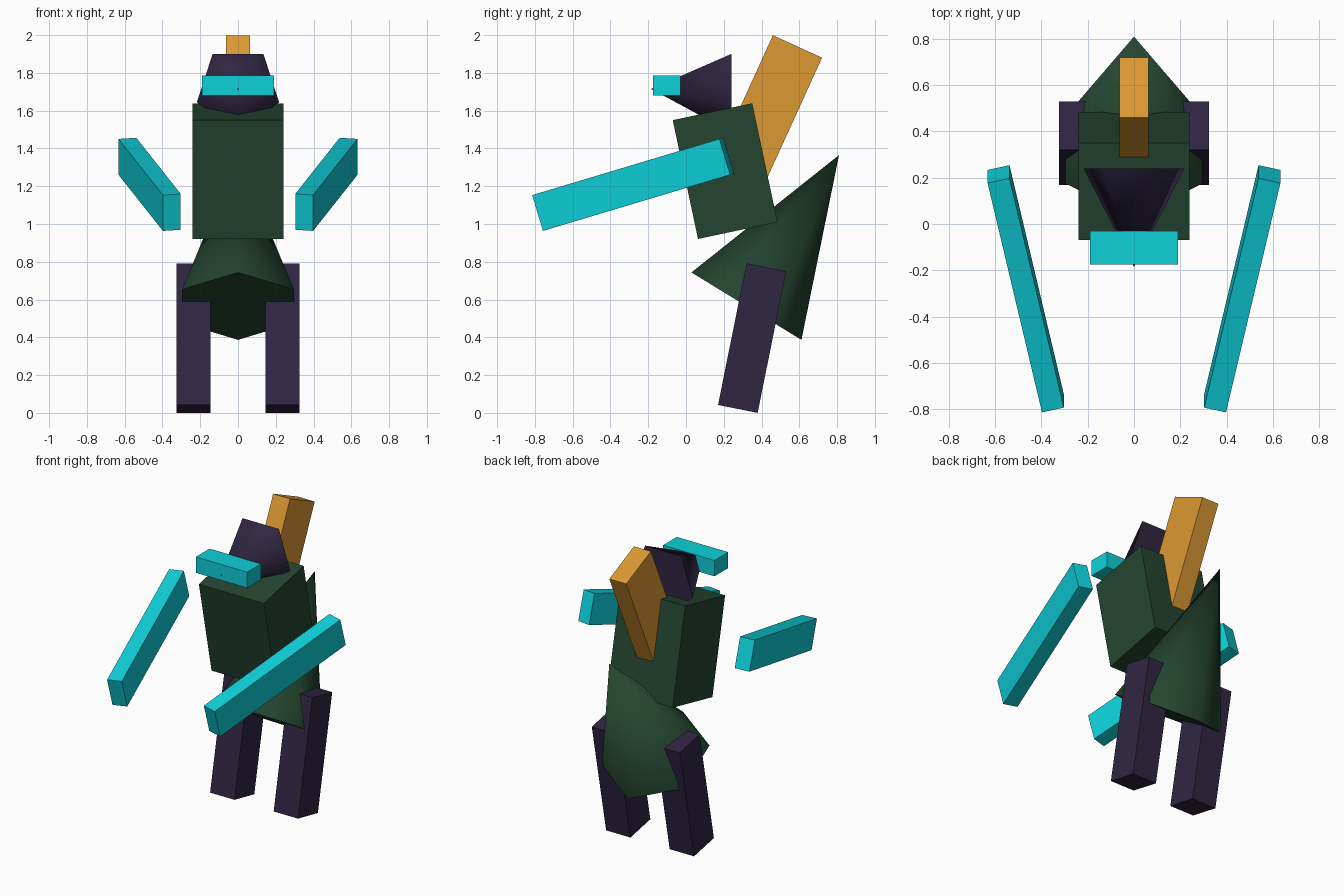
import bpy, bmesh
from math import radians
from mathutils import Matrix

if "Cube" in bpy.data.objects:
    bpy.data.objects.remove(bpy.data.objects["Cube"], do_unlink=True)


def material(name, srgb):
    color = [(c / 255 / 12.92) if c < 10 else ((c / 255 + 0.055) / 1.055) ** 2.4 for c in srgb] + [1]
    mat = bpy.data.materials.new(name)
    mat.use_nodes = True
    mat.diffuse_color = color
    node = next(n for n in mat.node_tree.nodes if n.type == 'BSDF_PRINCIPLED')
    node.inputs["Base Color"].default_value = color
    return mat


turquoise = material("turquoise", (14, 208, 218))
forest = material("forest green", (36, 69, 48))
amber = material("amber", (220, 152, 50))
plum = material("dark plum", (48, 38, 66))


def tilt(pitch, yaw=0):
    return Matrix.Rotation(radians(pitch), 4, 'X') @ Matrix.Rotation(radians(yaw), 4, 'Z')


def finish(name, bm, center, rotation, mat):
    bm.transform(Matrix.Translation(center) @ rotation)
    bmesh.ops.recalc_face_normals(bm, faces=bm.faces)
    mesh = bpy.data.meshes.new(name)
    bm.to_mesh(mesh)
    bm.free()
    mesh.materials.append(mat)
    obj = bpy.data.objects.new(name, mesh)
    bpy.context.collection.objects.link(obj)


def box(name, center, size, mat, pitch=0, yaw=0):
    bm = bmesh.new()
    bmesh.ops.create_cube(bm, size=1)
    bm.transform(Matrix.Diagonal((*size, 1)))
    finish(name, bm, center, tilt(pitch, yaw), mat)


def cone(name, center, sides, radius, depth, mat, pitch, yaw=0):
    bm = bmesh.new()
    bmesh.ops.create_cone(bm, cap_ends=True, segments=sides, radius1=radius,
                          radius2=0, depth=depth)
    bmesh.ops.remove_doubles(bm, verts=bm.verts, dist=0.0001)
    # Smooth flanks, flat base
    for face in bm.faces:
        face.smooth = len(face.verts) == 3
    finish(name, bm, center, tilt(pitch, yaw), mat)


# Body
box("torso", (0, 0.207, 1.28), (0.48, 0.43, 0.643), forest, 12)
cone("hip_cone", (0, 0.565, 0.965), 6, 0.3415, 0.938, forest, -31.5)
box("back_block", (0, 0.414, 1.553), (0.125, 0.286, 0.85), amber, -24.5)

# Head, with its tip just poking through the visor
cone("head", (0, 0.0275, 1.715), 5, 0.229, 0.425, plum, 90, 180)
box("visor", (0, -0.102, 1.732), (0.38, 0.145, 0.106), turquoise)

# Limbs
for side, label in ((1, "left"), (-1, "right")):
    box(label + "_arm", (side * 0.468, -0.28, 1.21), (0.097, 1.061, 0.198),
        turquoise, 16.7, -12.8 * side)
    box(label + "_leg", (side * 0.235, 0.35, 0.396), (0.18, 0.214, 0.765), plum, -11.4)
